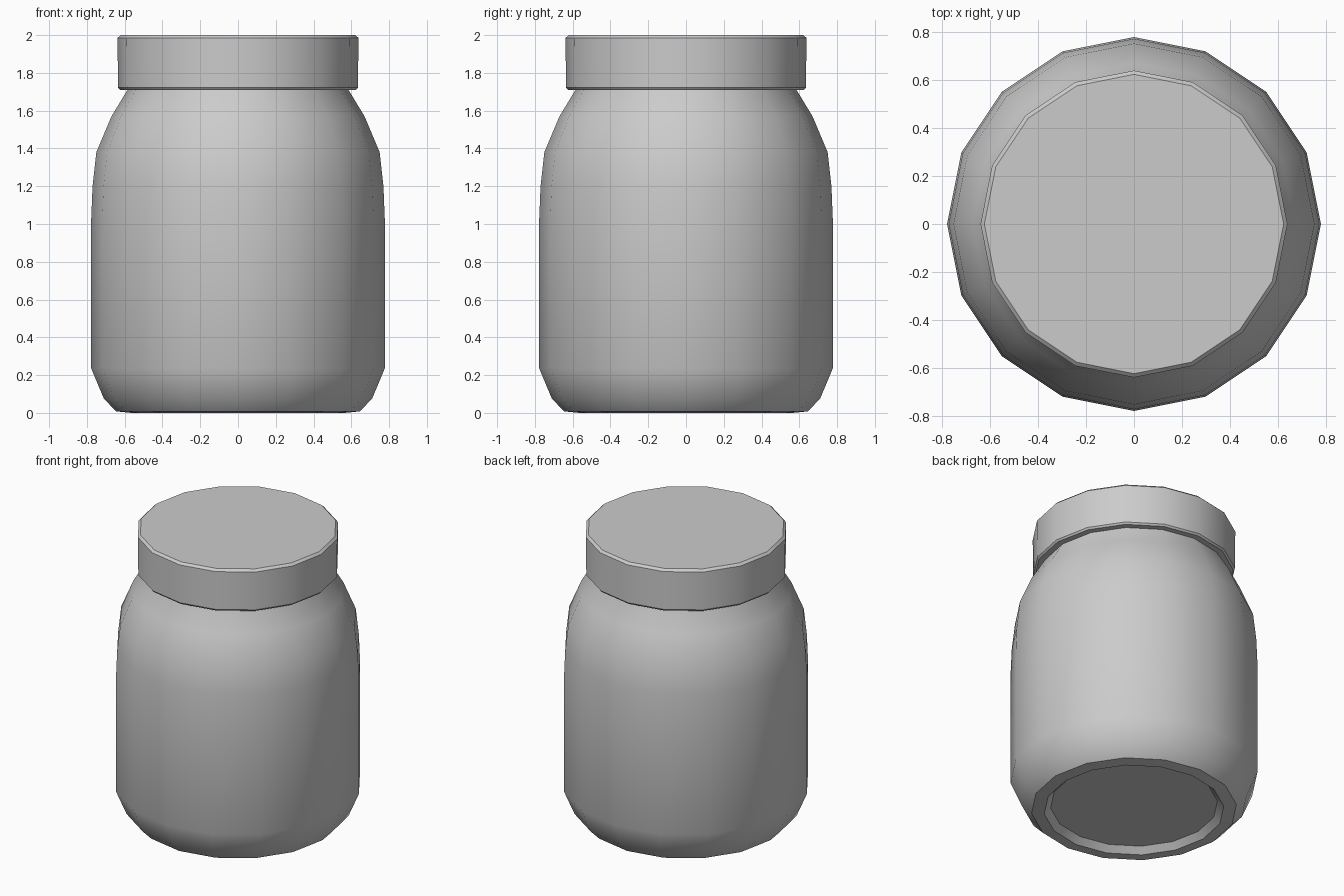
import bpy, bmesh
from math import cos, sin, tau, radians

if "Cube" in bpy.data.objects:
    bpy.data.objects.remove(bpy.data.objects["Cube"])

SIDES = 16


def lathe(name, profile):
    """Revolve (radius, z) points into a closed solid with flat end caps."""
    bm = bmesh.new()
    rings = [[bm.verts.new((r * cos(tau * i / SIDES), r * sin(tau * i / SIDES), z))
              for i in range(SIDES)] for r, z in profile]
    for a, b in zip(rings, rings[1:]):
        for i in range(SIDES):
            j = (i + 1) % SIDES
            bm.faces.new((a[i], a[j], b[j], b[i]))
    bm.faces.new(rings[0][::-1])
    bm.faces.new(rings[-1])
    bmesh.ops.recalc_face_normals(bm, faces=bm.faces)
    mesh = bpy.data.meshes.new(name)
    bm.to_mesh(mesh)
    bm.free()
    obj = bpy.data.objects.new(name, mesh)
    bpy.context.collection.objects.link(obj)
    bpy.ops.object.select_all(action='DESELECT')
    obj.select_set(True)
    bpy.context.view_layer.objects.active = obj
    bpy.ops.object.shade_smooth_by_angle(angle=radians(35))
    return obj


# Jar body: recessed base, straight wall, rounded shoulder, neck inside the lid
lathe("jar_body", [
    (0.525, 0.04), (0.565, 0.0), (0.645, 0.008), (0.71, 0.075), (0.777, 0.235),
    (0.777, 1.03), (0.77, 1.2), (0.75, 1.38), (0.67, 1.57), (0.585, 1.71),
    (0.575, 1.76),
])

# Lid with small bevels at top and bottom
lathe("lid", [
    (0.60, 1.71), (0.625, 1.71), (0.635, 1.722), (0.638, 1.985), (0.622, 2.0),
])
